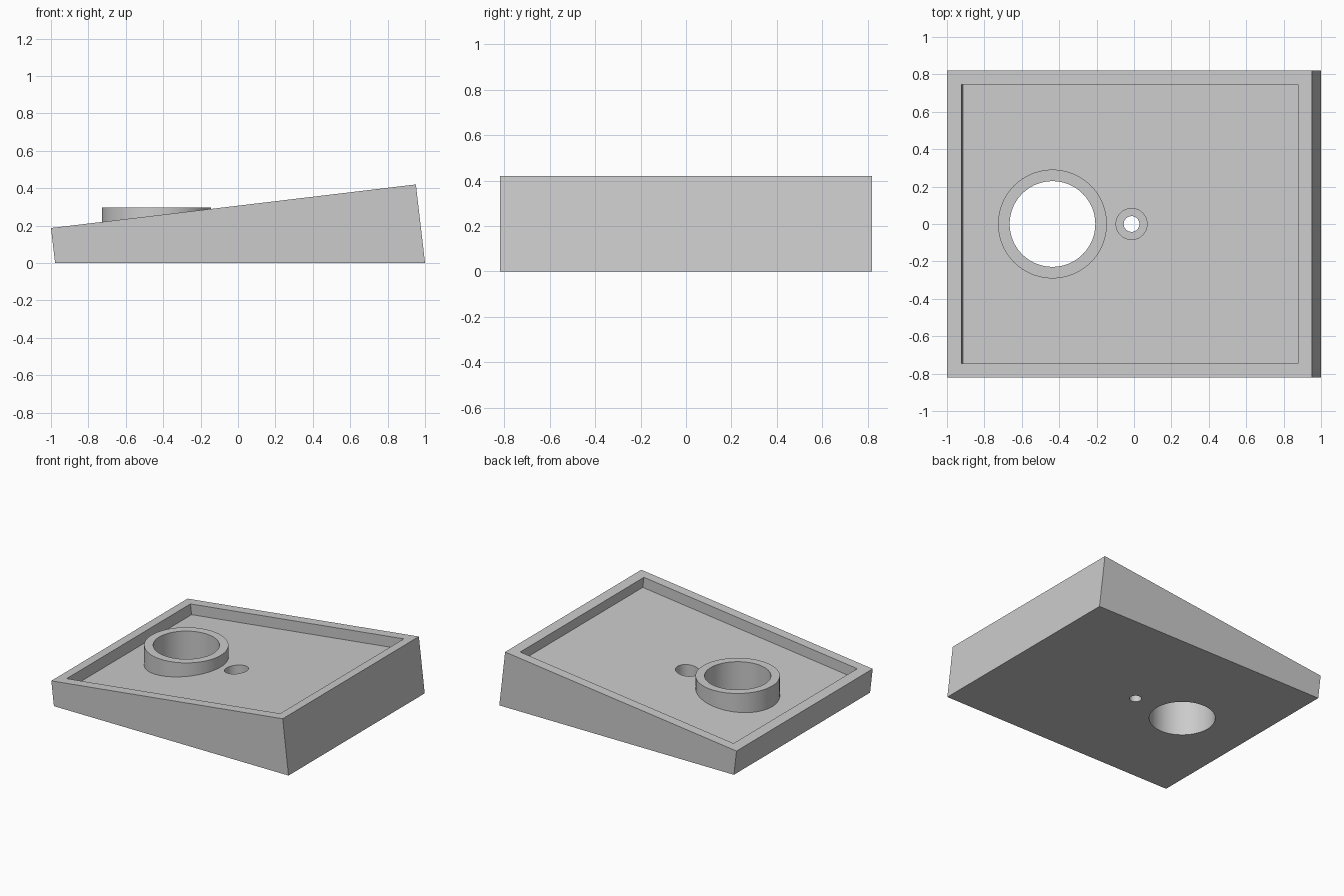
import bpy, bmesh, math
from mathutils import Vector

cube = bpy.data.objects.get("Cube")
if cube:
    bpy.data.objects.remove(cube, do_unlink=True)

grey = bpy.data.materials.new("light_grey")
grey.use_nodes = True
COLOUR = (0.6, 0.6, 0.6, 1)
grey.diffuse_color = COLOUR
grey.node_tree.nodes["Principled BSDF"].inputs["Base Color"].default_value = COLOUR


def finish(name, bm):
    bmesh.ops.recalc_face_normals(bm, faces=bm.faces)
    mesh = bpy.data.meshes.new(name)
    bm.to_mesh(mesh)
    bm.free()
    mesh.materials.append(grey)
    obj = bpy.data.objects.new(name, mesh)
    bpy.context.collection.objects.link(obj)
    return obj


def prism(name, profile, half_width):
    """Extrude an x-z profile along y."""
    bm = bmesh.new()
    face = bm.faces.new([bm.verts.new((p[0], -half_width, p[1])) for p in profile])
    new = bmesh.ops.extrude_face_region(bm, geom=[face])["geom"]
    verts = [v for v in new if isinstance(v, bmesh.types.BMVert)]
    bmesh.ops.translate(bm, verts=verts, vec=(0, 2 * half_width, 0))
    return finish(name, bm)


def cylinder(name, x, radius, z0, z1, sides=96):
    bm = bmesh.new()
    bmesh.ops.create_cone(bm, cap_ends=True, segments=sides, radius1=radius,
                          radius2=radius, depth=z1 - z0)
    bmesh.ops.translate(bm, verts=bm.verts, vec=(x, 0, (z0 + z1) / 2))
    return finish(name, bm)


def combine(target, tool, operation):
    tool.hide_render = True
    mod = target.modifiers.new(tool.name, "BOOLEAN")
    mod.operation, mod.object, mod.solver = operation, tool, "EXACT"
    bpy.context.view_layer.objects.active = target
    bpy.ops.object.modifier_apply(modifier=mod.name)
    bpy.data.objects.remove(tool, do_unlink=True)


# Tilted block with a flat underside
low, high = Vector((-1, 0.187)), Vector((0.951, 0.42))
base = prism("sloped_base", [(-0.978, 0), (1, 0), high, low], 0.82)

# Shallow tray sunk square to the sloping top
along = (high - low).normalized()
up = Vector((-along.y, along.x))
a, b = low + along * 0.078, high - along * 0.075
tray = prism("tray_cutter", [a - up * 0.08, b - up * 0.08, b + up * 0.2, a + up * 0.2], 0.745)
combine(base, tray, "DIFFERENCE")

# Upright collar with a through bore
RING_X = -0.436
combine(base, cylinder("collar", RING_X, 0.291, 0.07, 0.297), "UNION")
combine(base, cylinder("collar_bore", RING_X, 0.229, -0.1, 0.6), "DIFFERENCE")

# Stepped screw hole
HOLE_X = -0.013
combine(base, cylinder("screw_head_hole", HOLE_X, 0.083, 0.1, 0.6, 64), "DIFFERENCE")
combine(base, cylinder("screw_shaft_hole", HOLE_X, 0.042, -0.1, 0.6, 48), "DIFFERENCE")

bpy.ops.object.select_all(action="DESELECT")
base.select_set(True)
bpy.context.view_layer.objects.active = base
bpy.ops.object.shade_smooth_by_angle(angle=math.radians(30))
